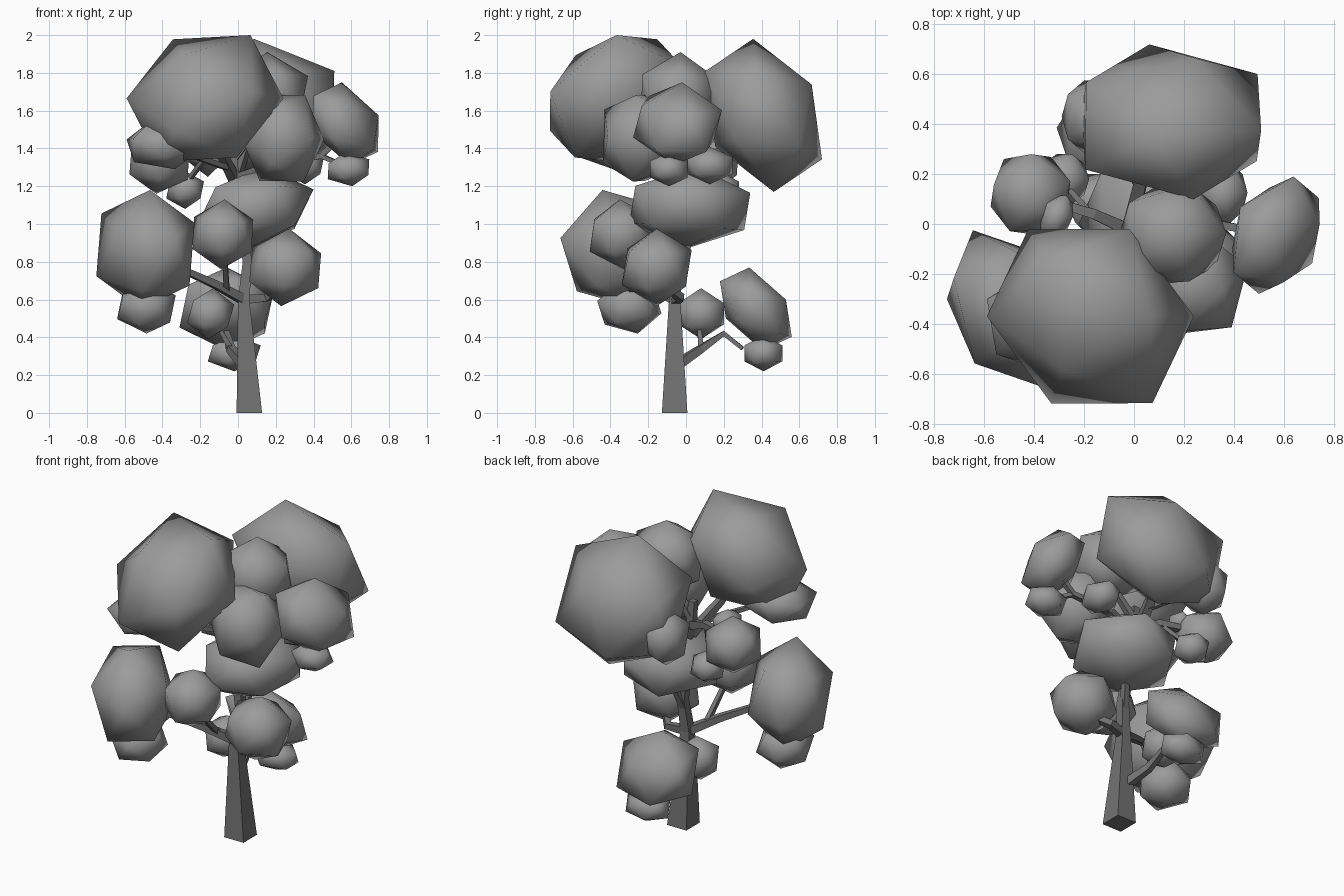
import bpy, bmesh
from math import radians, pi, cos, sin
from mathutils import Vector, Quaternion

cube = bpy.data.objects.get("Cube")
if cube:
    bpy.data.objects.remove(cube, do_unlink=True)


def make_material(name, grey):
    m = bpy.data.materials.new(name)
    m.use_nodes = True
    colour = (grey, grey, grey, 1)
    m.diffuse_color = colour
    bsdf = next(n for n in m.node_tree.nodes if n.type == 'BSDF_PRINCIPLED')
    bsdf.inputs["Base Color"].default_value = colour
    bsdf.inputs["Roughness"].default_value = 0.9
    return m


leaf_grey = make_material("leaf grey", 0.33)
bark_grey = make_material("bark grey", 0.17)


def finish(bm, name, material, smooth):
    mesh = bpy.data.meshes.new(name)
    bmesh.ops.recalc_face_normals(bm, faces=bm.faces)
    for f in bm.faces:
        f.smooth = smooth
    bm.to_mesh(mesh)
    bm.free()
    mesh.materials.append(material)
    ob = bpy.data.objects.new(name, mesh)
    bpy.context.collection.objects.link(ob)


def foliage(name, centre, size, pole=(0, 0, 1), spin=0, lean=(0, 0, 0)):
    """Twenty-sided clump with its pole turned, sheared (x by y, x by z, y by z)
    and stretched to fill its half extents."""
    bm = bmesh.new()
    bmesh.ops.create_icosphere(bm, subdivisions=1, radius=1)
    up = Vector((0, 0, 1))
    rot = up.rotation_difference(Vector(pole)) @ Quaternion(up, radians(spin))
    for v in bm.verts:
        x, y, z = rot @ v.co
        v.co = (x + lean[0] * y + lean[1] * z, y + lean[2] * z, z)
    reach = [max(v.co[i] for v in bm.verts) for i in range(3)]
    for v in bm.verts:
        v.co = Vector([centre[i] + v.co[i] * size[i] / reach[i] for i in range(3)])
    finish(bm, name, leaf_grey, True)


def limb(name, points, widths):
    """Square tapered limb along a path."""
    bm = bmesh.new()
    pts = [Vector(p) for p in points]
    rings = []
    for i, p in enumerate(pts):
        d = (pts[min(i + 1, len(pts) - 1)] - pts[max(i - 1, 0)]).normalized()
        if name == "trunk":
            d = Vector((0, 0, 1))
        side = d.cross(Vector((0, 1, 0)) if abs(d.z) > 0.8 else Vector((0, 0, 1))).normalized()
        up = side.cross(d)
        r = widths[i] * 0.707
        rings.append([bm.verts.new(p + r * (side * cos(a) + up * sin(a)))
                      for a in (pi / 4 + k * pi / 2 for k in range(4))])
    for a, b in zip(rings, rings[1:]):
        for k in range(4):
            n = (k + 1) % 4
            bm.faces.new((a[k], a[n], b[n], b[k]))
    bm.faces.new(rings[0])
    bm.faces.new(rings[-1])
    finish(bm, name, bark_grey, False)


# Trunk and main fork
limb("trunk", [(.06, -.06, 0), (.03, -.06, .6), (.05, -.04, .8), (-.02, -.02, 1.25), (-.03, -.03, 1.45)],
     [.135, .06, .05, .05, .04])

# Branches
limb("low_back_branch", [(.03, -.04, .26), (-.04, .08, .34), (-.06, .2, .42), (-.04, .3, .34)], [.05, .04, .03, .02])
limb("low_twig", [(-.04, .08, .34), (-.1, .07, .45)], [.03, .02])
limb("low_left_branch", [(.03, -.06, .6), (.15, -.03, .61), (.24, -.12, .68)], [.05, .04, .03])
limb("low_right_branch", [(.03, -.06, .6), (-.12, -.16, .68), (-.32, -.28, .77)], [.05, .04, .03])
limb("low_right_twig", [(-.3, -.27, .75), (-.42, -.3, .6)], [.03, .02])
limb("front_branch", [(-.06, -.12, .65), (-.07, -.28, .82)], [.03, .025])
limb("middle_branch", [(.04, -.04, .75), (.1, .05, 1)], [.04, .03])
limb("upper_front_branch", [(-.02, -.02, 1.24), (-.1, -.2, 1.4), (-.16, -.3, 1.55)], [.05, .04, .03])
limb("upper_front_twig", [(-.06, -.12, 1.3), (-.3, -.38, 1.38)], [.03, .02])
limb("upper_back_branch", [(-.02, -.02, 1.24), (.03, .18, 1.38), (.13, .35, 1.5)], [.06, .05, .04])
limb("upper_back_twig", [(.02, .15, 1.35), (-.14, .38, 1.42)], [.03, .02])
limb("upper_left_branch", [(-.02, -.02, 1.24), (.2, .02, 1.32), (.44, -.02, 1.36), (.54, -.03, 1.46)], [.05, .04, .03, .03])
limb("upper_left_twig", [(.44, -.02, 1.36), (.56, -.08, 1.31)], [.025, .02])
limb("upper_right_branch", [(-.03, -.02, 1.3), (-.16, .04, 1.36), (-.36, .1, 1.36)], [.05, .04, .03])
limb("upper_right_twig", [(-.18, .05, 1.34), (-.27, .15, 1.22)], [.025, .02])
limb("upper_short_branch", [(-.02, -.02, 1.35), (.14, -.04, 1.55)], [.04, .03])

# Crown foliage
foliage("crown_front", (-.175, -.37, 1.665), (.415, .35, .335), (1, 0, 0), 48, (-.16, .12, .22))
foliage("crown_front_low", (-.395, -.385, 1.42), (.195, .19, .13), (-.3, 0, 1), 10)
foliage("crown_back", (.15, .41, 1.575), (.36, .31, .405), (-.15, .1, 1), 0, (0, 0, -.27))
foliage("crown_back_low", (-.16, .43, 1.43), (.13, .145, .18))
foliage("crown_middle", (.155, -.04, 1.68), (.215, .2, .23), (0, .05, 1))
foliage("crown_left_front", (.235, -.24, 1.455), (.22, .2, .23), (.5, -.1, .8), 20)
foliage("crown_left", (.57, -.045, 1.53), (.175, .235, .22), (.26, .1, 1), 10, (.3, -.4, 0))
foliage("crown_left_low", (.585, -.09, 1.29), (.11, .1, .09), (-.15, 0, 1))
foliage("crown_left_back", (.355, .125, 1.31), (.1, .12, .1))
foliage("crown_right", (-.415, .12, 1.33), (.16, .16, .17), (.1, -.1, 1), 20)
foliage("crown_right_low", (-.28, .18, 1.18), (.1, .1, .1))
foliage("crown_right_high", (-.31, .03, 1.42), (.065, .085, .07), lean=(.3, 0, 0))

# Middle and lower foliage
foliage("middle_clump", (.09, .02, 1.085), (.31, .32, .22), (0, .1, 1), 0, (0, .15, 0))
foliage("right_clump", (-.49, -.345, .865), (.26, .32, .315), (0, -.3, 1), 0, (-.3, 0, 0))
foliage("right_clump_low", (-.485, -.3, .56), (.155, .17, .14), (0, -.25, 1), 0)
foliage("front_clump", (-.08, -.34, .945), (.16, .17, .185), (.05, -.05, 1), 18)
foliage("left_clump", (.25, -.155, .77), (.19, .185, .205), (.1, 0, 1), 20)
foliage("back_small_clump", (-.145, .08, .525), (.125, .12, .135), (.1, 0, 1))
foliage("back_clump", (-.06, .37, .55), (.25, .19, .22), (0, .26, 1), 0, (0, 0, -.45))
foliage("back_clump_low", (-.02, .41, .315), (.14, .1, .095))
